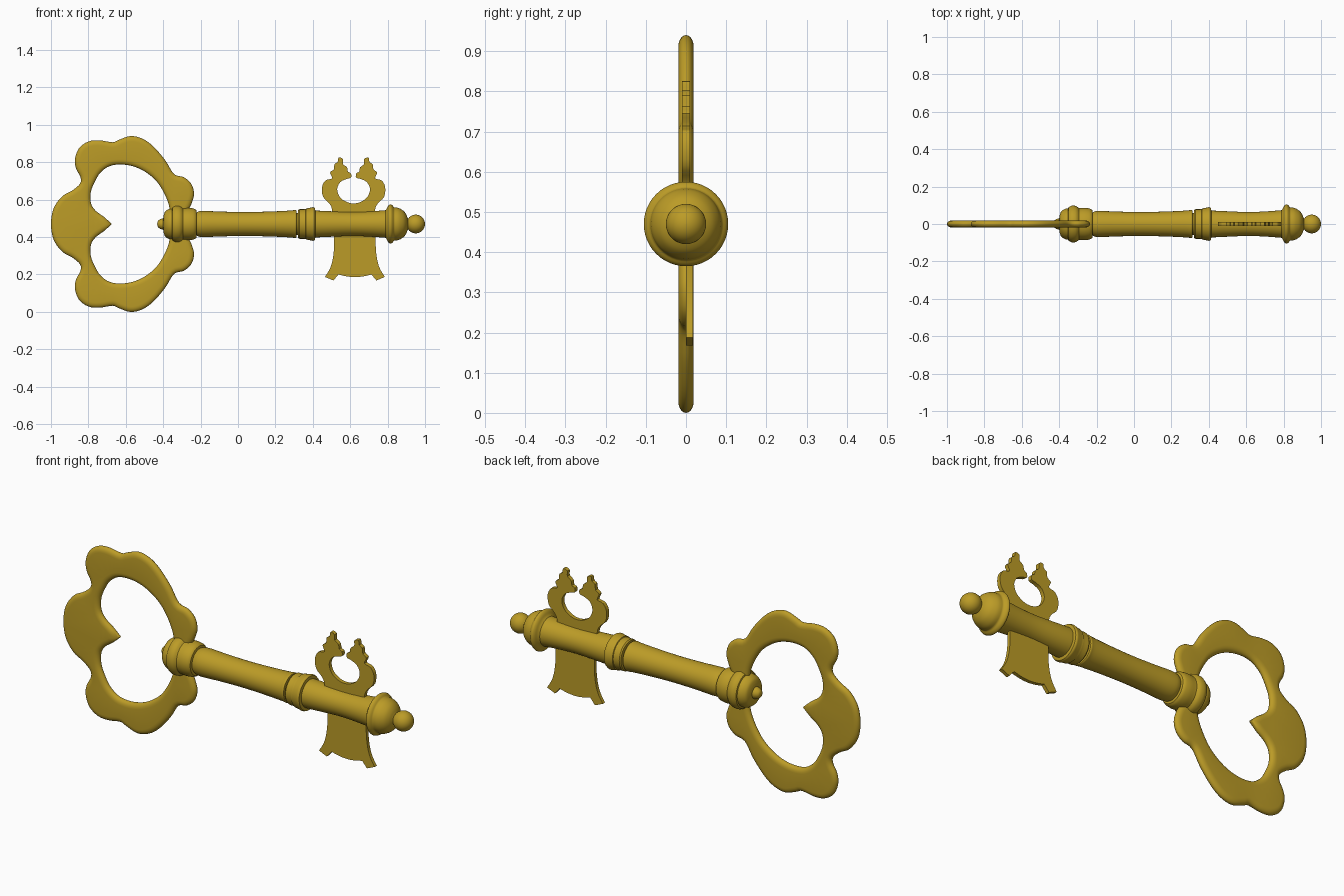
import bpy, bmesh, math
from mathutils import Vector

if "Cube" in bpy.data.objects:
    bpy.data.objects.remove(bpy.data.objects["Cube"])

ZC = 0.47  # height of the key's axis
brass = bpy.data.materials.new("brass")
brass.diffuse_color = (0.50, 0.33, 0.02, 1)
brass.use_nodes = True
brass.node_tree.nodes["Principled BSDF"].inputs["Base Color"].default_value = brass.diffuse_color


def finish(name, bm, angle=35):
    bmesh.ops.recalc_face_normals(bm, faces=bm.faces[:])
    mesh = bpy.data.meshes.new(name)
    bm.to_mesh(mesh)
    bm.free()
    ob = bpy.data.objects.new(name, mesh)
    bpy.context.collection.objects.link(ob)
    mesh.materials.append(brass)
    bpy.ops.object.select_all(action='DESELECT')
    ob.select_set(True)
    bpy.context.view_layer.objects.active = ob
    bpy.ops.object.shade_smooth_by_angle(angle=math.radians(angle))
    return ob


def spline(pts, n=4, before=None, after=None):
    """Catmull-Rom curve through 2D points."""
    p = [Vector(q) for q in pts]
    p = [Vector(before or pts[0])] + p + [Vector(after or pts[-1])]
    out = []
    for a, b, c, d in zip(p, p[1:], p[2:], p[3:]):
        for i in range(n):
            t = i / n
            out.append(0.5 * (2 * b + (c - a) * t + (2 * a - 5 * b + 4 * c - d) * t * t
                              + (3 * b - a - 3 * c + d) * t ** 3))
    return out + [p[-2]]


def flip_y(v):
    return Vector((v[0], -v[1]))


def offset(loop, d):
    """Shift a closed loop inward by d, with mitred corners."""
    area = sum(a.x * b.y - b.x * a.y for a, b in zip(loop, loop[1:] + loop[:1]))
    s = 1 if area > 0 else -1
    out = []
    for i, p in enumerate(loop):
        e1 = (p - loop[i - 1]).normalized()
        e2 = (loop[(i + 1) % len(loop)] - p).normalized()
        n1, n2 = Vector((-e1.y, e1.x)), Vector((-e2.y, e2.x))
        out.append(p + s * d * (n1 + n2) / max(0.3, 1 + n1.dot(n2)))
    return out


def lathe(name, profile, seg=48):
    """Revolve (x, radius) points about the key's axis, capped at both ends."""
    bm = bmesh.new()
    rings = []
    for x, r in profile:
        rings.append([bm.verts.new((x, r * math.cos(2 * math.pi * k / seg),
                                    ZC + r * math.sin(2 * math.pi * k / seg)))
                      for k in range(seg)])
    for a, b in zip(rings, rings[1:]):
        for k in range(seg):
            j = (k + 1) % seg
            bm.faces.new((a[k], a[j], b[j], b[k]))
    bm.faces.new(rings[0])
    bm.faces.new(rings[-1])
    return finish(name, bm)


def plate(name, half, cx, y0, y1):
    """Flat plate from a half outline (dx, z), mirrored about x = cx."""
    pts = [(cx + p[0], p[1]) for p in half]
    pts += [(cx - p[0], p[1]) for p in reversed(half) if p[0] > 1e-5]
    bm = bmesh.new()
    face = bm.faces.new([bm.verts.new((x, y0, z)) for x, z in pts])
    ext = bmesh.ops.extrude_face_region(bm, geom=[face], use_keep_orig=True)
    bmesh.ops.translate(bm, vec=(0, y1 - y0, 0),
                        verts=[v for v in ext["geom"] if isinstance(v, bmesh.types.BMVert)])
    return finish(name, bm, 25)


# Bow: lobed outline with a heart-shaped hole and rounded rims
outer_half = [(-1, 0), (-.985, .085), (-.94, .148), (-.885, .18), (-.845, .215), (-.842, .25),
              (-.865, .295), (-.872, .345), (-.85, .405), (-.80, .441), (-.74, .447),
              (-.67, .437), (-.637, .45), (-.575, .47), (-.513, .457), (-.455, .417),
              (-.39, .342), (-.342, .267), (-.29, .25), (-.25, .215), (-.235, .16),
              (-.25, .105), (-.27, .06), (-.265, 0)]
inner_half = [(-.715, .037), (-.76, .07), (-.786, .11), (-.787, .17), (-.766, .225),
              (-.735, .275), (-.685, .31), (-.62, .318), (-.55, .305), (-.487, .273),
              (-.433, .225), (-.39, .155), (-.366, .085), (-.36, 0)]
oh = spline(outer_half, 4, flip_y(outer_half[1]), flip_y(outer_half[-2]))
ih = [Vector((-.674, 0))] + spline(inner_half, 4, (-.674, 0), flip_y(inner_half[-2]))
outer = oh + [flip_y(p) for p in reversed(oh[1:-1])]
inner = ih + [flip_y(p) for p in reversed(ih[1:-1])]

bm = bmesh.new()
caps = ([], [])
STEPS = 10
for loop, sign in ((outer, 1), (inner, -1)):
    levels = []
    for k in range(STEPS + 1):
        a = math.pi * (k / STEPS - 0.5)
        ring = offset(loop, sign * 0.028 * (1 - math.cos(a)))
        levels.append([bm.verts.new((p.x, 0.019 * math.sin(a), ZC + p.y)) for p in ring])
    n = len(loop)
    for a, b in zip(levels, levels[1:]):
        for i in range(n):
            j = (i + 1) % n
            bm.faces.new((a[i], a[j], b[j], b[i]))
    for cap, ring in zip(caps, (levels[0], levels[-1])):
        cap.extend(bm.edges.get((ring[i], ring[(i + 1) % n])) for i in range(n))
for cap, ny in zip(caps, (-1, 1)):
    bmesh.ops.triangle_fill(bm, edges=cap, use_beauty=True, normal=(0, ny, 0))
finish("bow", bm, 50)

# Collar: small knob and stacked rounded rings where the bow meets the stem
lathe("collar",
      spline([(-.432, .002), (-.428, .016), (-.415, .026), (-.40, .03)])
      + spline([(-.398, .045), (-.39, .066), (-.37, .08), (-.352, .083)])
      + spline([(-.35, .09), (-.332, .098), (-.31, .096), (-.295, .085)])
      + spline([(-.288, .085), (-.26, .086), (-.235, .082), (-.223, .074)])
      + [(-.22, .06)])

# Stem: two gently waisted lengths
lathe("stem_rear", spline([(-.225, .06), (-.21, .067), (-.18, .07), (-.08, .066), (.05, .064),
                           (.18, .067), (.28, .072), (.305, .075), (.312, .072)])
      + [(.314, .06), (.33, .06)])
lathe("stem_front", spline([(.40, .072), (.46, .07), (.60, .064), (.70, .067),
                            (.78, .073), (.81, .076)]))

# Middle ring: stepped band around the stem
lathe("middle_ring", [(.32, .06), (.322, .074)] + spline([(.328, .079), (.35, .079), (.362, .08)])
      + [(.364, .084)] + spline([(.37, .084), (.39, .088), (.402, .09), (.411, .086)])
      + [(.414, .07)])

# Tip: flared rim tapering to a neck, then a ball
lathe("tip_flare", spline([(.785, .07), (.795, .082), (.803, .097), (.813, .105), (.824, .101),
                           (.832, .092)])
      + spline([(.836, .089), (.86, .085), (.885, .07), (.90, .05), (.908, .03), (.915, .02)]))
lathe("tip_ball", [(.95 - .05 * math.cos(math.pi * k / 20),
                    max(.0005, .05 * math.sin(math.pi * k / 20))) for k in range(21)])

# Lower bit: flared blade with two feet
side = spline([(.112, .46), (.112, .334), (.128, .245), (.16, .187)])
sole = spline([(.088, .2), (.045, .19), (0, .186)], 4, None, (-.045, .19))
plate("lower_bit", side + [Vector((.115, .168))] + sole, .625, 0, .018)

# Upper bit: open ring with two leafy horns
crest = spline([(.115, .46), (.115, .545), (.13, .58), (.163, .615), (.169, .666), (.15, .703),
                (.115, .714), (.126, .745), (.106, .762), (.102, .79), (.085, .802),
                (.08, .825), (.057, .818), (.056, .79), (.035, .773), (.03, .75),
                (.014, .74), (.014, .718), (.04, .71), (.072, .693), (.088, .655),
                (.072, .612), (.035, .587), (0, .58)], 3, None, (-.035, .587))
plate("upper_bit", crest, .618, -.01, .01)
